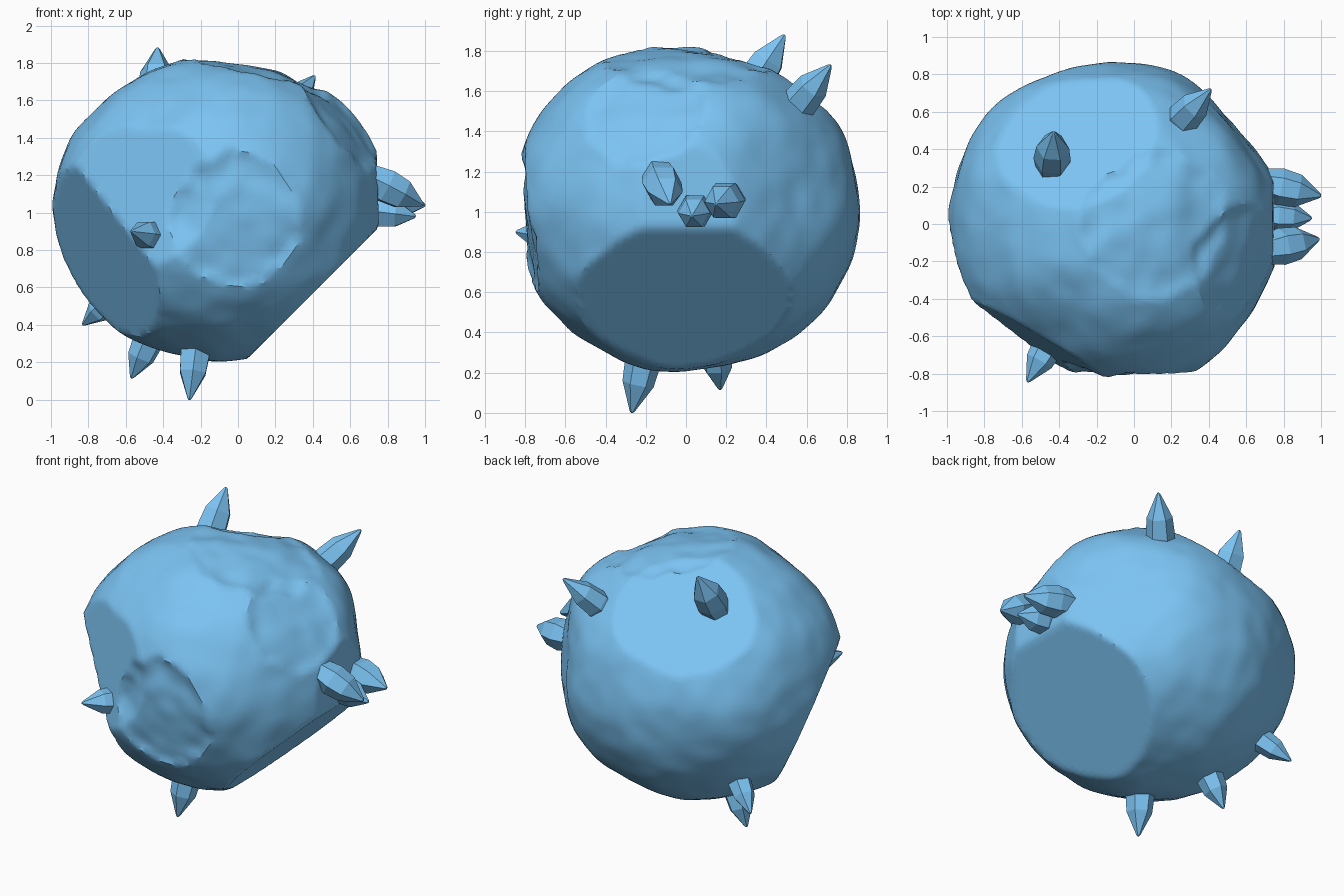
import bpy, bmesh
from math import pi, cos, sin
from mathutils import Vector, noise

if "Cube" in bpy.data.objects:
    bpy.data.objects.remove(bpy.data.objects["Cube"])

CENTRE = Vector((-0.1, 0, 1.03))
RADII = Vector((0.90, 0.87, 0.82))

# Flat cuts: outward normal, distance from the centre
CUTS = [((0.71, 0, -0.71), 0.68), ((-0.82, -0.42, -0.39), 0.715),
        ((-0.5, -0.85, 0.12), 0.765), ((-0.25, 0.55, 0.8), 0.725),
        ((1, 0, 0.03), 0.85)]
CUTS = [(Vector(n).normalized(), d) for n, d in CUTS]

# Broad soft dents and bulges: direction, angular radius, depth
DENTS = [((0.79, 0.61, 0.05), 0.6, 0.06), ((0.85, -0.53, 0), 0.5, 0.03),
         ((-0.6, 0, 0.7), 0.6, 0.03), ((-0.39, -0.66, 0.63), 0.5, 0.03),
         ((0.3, -0.9, 0.1), 0.5, -0.02)]
DENTS = [(Vector(n).normalized(), a, d) for n, a, d in DENTS]

# Shallow craters: centre direction, angular radius, depth
CRATERS = [((0.07, -0.83, -0.07), 0.42, 0.075), ((0.2, 0, 0.72), 0.5, 0.055),
           ((0.67, -0.2, 0.48), 0.36, 0.05)]
CRATERS = [(Vector(d).normalized(), a, h) for d, a, h in CRATERS]


def rock_point(d):
    q = Vector((d.x / RADII.x, d.y / RADII.y, d.z / RADII.z))
    r = 1 / q.length
    r += 0.02 * noise.noise(d * 2.3 + Vector((3, 1, 7))) + 0.008 * noise.noise(d * 6)
    for c, ang, depth in DENTS:
        t = d.angle(c) / ang
        if t < 1:
            r -= depth * (1 - t * t) ** 2
    for n, dist in CUTS:
        k = d.dot(n)
        if k > 0.3:
            r = min(r, dist / k)
    for c, ang, depth in CRATERS:
        t = d.angle(c) / ang + 0.12 * noise.noise(d * 7 + c * 5)
        if t < 1:
            r -= depth * (1 - t * t) ** 0.6 + 0.02 * noise.noise(d * 5) * (1 - t)
    return CENTRE + d * r


# Blue stone
blue = bpy.data.materials.new("blue_stone")
blue.diffuse_color = (0.2, 0.55, 0.9, 1)
blue.use_nodes = True
blue.node_tree.nodes["Principled BSDF"].inputs["Base Color"].default_value = blue.diffuse_color


def make_object(name, bm):
    bmesh.ops.recalc_face_normals(bm, faces=bm.faces)
    me = bpy.data.meshes.new(name)
    bm.to_mesh(me)
    bm.free()
    me.materials.append(blue)
    ob = bpy.data.objects.new(name, me)
    bpy.context.collection.objects.link(ob)
    return ob


# Rock body
bm = bmesh.new()
bmesh.ops.create_icosphere(bm, subdivisions=6, radius=1)
for v in bm.verts:
    v.co = rock_point(v.co.normalized())
rock = make_object("rock_body", bm)
bpy.context.view_layer.objects.active = rock
rock.select_set(True)
bpy.ops.object.shade_smooth_by_angle(angle=pi / 6)


# Six-sided crystal: swelling shaft and pointed tip
def crystal(name, base, tip, radius):
    base, tip = Vector(base), Vector(tip)
    axis = tip - base
    rot = axis.to_track_quat('Z', 'Y')
    bm = bmesh.new()
    rings = []
    for t, s in ((-0.15, 0.8), (0.2, 1.0), (0.55, 0.88), (0.97, 0.15), (1.0, 0.06)):
        rings.append([bm.verts.new(base + axis * t + rot @ Vector(
            (cos(i * pi / 3), sin(i * pi / 3), 0)) * radius * s) for i in range(6)])
    for a, b in zip(rings, rings[1:]):
        for i in range(6):
            j = (i + 1) % 6
            bm.faces.new((a[i], a[j], b[j], b[i]))
    bm.faces.new(rings[0][::-1])
    bm.faces.new(rings[-1])
    make_object(name, bm)


CRYSTALS = [
    ("crystal_top", (-0.44, 0.31, 1.6), (-0.43, 0.49, 1.88), 0.1),
    ("crystal_back", (0.23, 0.53, 1.5), (0.41, 0.72, 1.73), 0.09),
    ("crystal_right_1", (0.74, -0.13, 1.17), (0.99, -0.08, 1.04), 0.1),
    ("crystal_right_2", (0.72, 0.05, 1.01), (0.95, 0.03, 0.98), 0.09),
    ("crystal_right_3", (0.73, 0.21, 1.06), (1.0, 0.15, 1.04), 0.1),
    ("crystal_front", (-0.43, -0.6, 0.87), (-0.57, -0.845, 0.9), 0.085),
    ("crystal_low_left", (-0.65, 0.38, 0.56), (-0.83, 0.5, 0.4), 0.075),
    ("crystal_low_back", (-0.46, 0.14, 0.36), (-0.57, 0.17, 0.115), 0.085),
    ("crystal_bottom", (-0.22, -0.2, 0.32), (-0.26, -0.27, 0.0), 0.09),
]
for args in CRYSTALS:
    crystal(*args)
